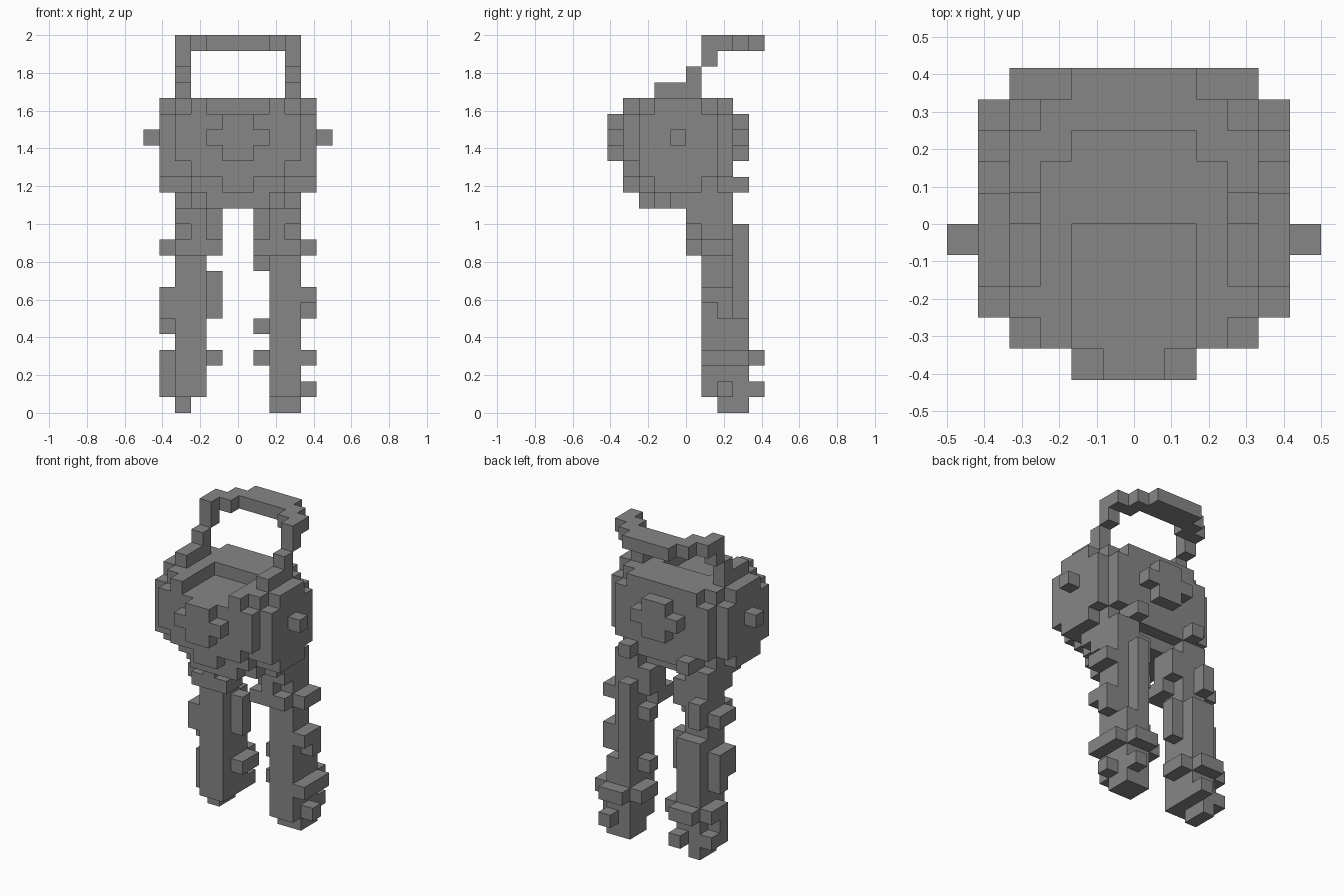
import bpy, bmesh
from mathutils import Vector

cube = bpy.data.objects.get("Cube")
if cube:
    bpy.data.objects.remove(cube, do_unlink=True)

U = 1 / 12  # size of one block

grey = bpy.data.materials.new("stone_grey")
grey.use_nodes = True
COLOUR = (0.24, 0.24, 0.24, 1)
grey.diffuse_color = COLOUR
grey.node_tree.nodes["Principled BSDF"].inputs["Base Color"].default_value = COLOUR


def box(x0, x1, y0, y1, z0, z1):
    return {(x, y, z) for x in range(x0, x1) for y in range(y0, y1) for z in range(z0, z1)}


def mirror(cells):
    return cells | {(-1 - x, y, z) for x, y, z in cells}


def layer(halves, y0, z0, z1):
    """Symmetric slab with one half width for each row of blocks."""
    cells = set()
    for i, h in enumerate(halves):
        cells |= box(-h, h, y0 + i, y0 + i + 1, z0, z1)
    return cells


def knob(y):
    return box(-1, 1, y, y + 1, 16, 19) | box(-2, 2, y, y + 1, 17, 18)


parts = {}

# Rounded body with an open tray in its top
body = layer((2, 3, 4, 4, 3), -3, 13, 14)
body |= layer((1, 3, 5, 5, 5, 4, 3), -4, 14, 15)
body |= layer((3, 5, 5, 5, 5, 5, 4), -4, 15, 16)
body |= layer((4, 5, 5, 5, 5, 5, 4), -4, 16, 19)
body |= layer((3, 4, 5, 5, 5, 4, 3), -4, 19, 20)
parts["body"] = body - box(-2, 2, -4, 0, 19, 20)

# Knobs on the four sides
parts["front_knob"] = knob(-5)
parts["back_knob"] = knob(3)
parts["side_knobs"] = mirror(box(5, 6, -1, 0, 17, 18))

# Handle: rails, stepped posts and a top loop bowed to the back
handle = box(3, 4, -2, 1, 20, 21) | box(3, 4, 0, 1, 21, 22) | box(3, 4, 1, 2, 22, 23)
handle |= box(3, 4, 1, 3, 23, 24) | box(2, 3, 2, 4, 23, 24) | box(0, 2, 3, 5, 23, 24)
parts["handle"] = mirror(handle)

# Hips shared by both legs
hips = mirror(box(2, 4, 1, 3, 10, 14) | box(2, 3, 0, 1, 11, 13) | box(1, 2, 1, 3, 11, 13)
              | box(3, 4, 0, 1, 12, 13) | box(1, 4, 0, 1, 10, 11) | box(1, 2, 1, 2, 10, 11)
              | box(4, 5, 1, 3, 10, 11) | box(2, 3, 2, 4, 14, 15))
parts["hips"] = hips

# Left leg
leg = box(2, 4, 1, 4, 1, 6) | box(2, 4, 1, 3, 6, 10) | box(2, 3, 3, 4, 6, 12)
leg |= box(4, 5, 1, 3, 7, 8) | box(4, 5, 2, 3, 6, 7)
leg |= box(1, 2, 2, 3, 9, 10) | box(1, 2, 2, 3, 5, 6)
leg |= box(1, 5, 2, 4, 3, 4) | box(4, 5, 1, 2, 3, 4) | box(2, 4, 4, 5, 3, 4)
leg |= box(4, 5, 2, 3, 1, 2) | box(3, 4, 4, 5, 1, 2) | box(2, 4, 2, 4, 0, 1)
parts["left_leg"] = leg

# Right leg
leg = box(-4, -2, 1, 4, 1, 9) | box(-4, -2, 1, 3, 9, 10) | box(-4, -3, 3, 4, 10, 12)
leg |= box(-5, -4, 2, 3, 5, 8) | box(-5, -4, 1, 2, 6, 8)
leg |= box(-2, -1, 2, 3, 6, 9)
leg |= box(-5, -1, 2, 4, 3, 4) | box(-4, -2, 4, 5, 3, 4)
leg |= box(-5, -4, 2, 3, 1, 3) | box(-5, -4, 3, 4, 1, 2) | box(-3, -2, 4, 5, 1, 2)
leg |= box(-4, -3, 2, 4, 0, 1)
parts["right_leg"] = leg

solid = set().union(*parts.values())


def build(name, cells):
    """Skin only the exposed block sides, then merge flat regions."""
    bm = bmesh.new()
    verts = {}
    for cell in sorted(cells):
        for axis in range(3):
            for side in (0, 1):
                near = list(cell)
                near[axis] += 2 * side - 1
                if tuple(near) in solid:
                    continue
                ring = []
                for a, b in ((0, 0), (1, 0), (1, 1), (0, 1)):
                    p = list(cell)
                    p[axis] += side
                    p[(axis + 1) % 3] += a
                    p[(axis + 2) % 3] += b
                    p = tuple(p)
                    if p not in verts:
                        verts[p] = bm.verts.new(Vector(p) * U)
                    ring.append(verts[p])
                bm.faces.new(ring if side else ring[::-1])
    bmesh.ops.dissolve_limit(bm, angle_limit=0.01, verts=bm.verts[:], edges=bm.edges[:])
    mesh = bpy.data.meshes.new(name)
    bm.to_mesh(mesh)
    bm.free()
    mesh.materials.append(grey)
    bpy.context.collection.objects.link(bpy.data.objects.new(name, mesh))


for name, cells in parts.items():
    build(name, cells)
